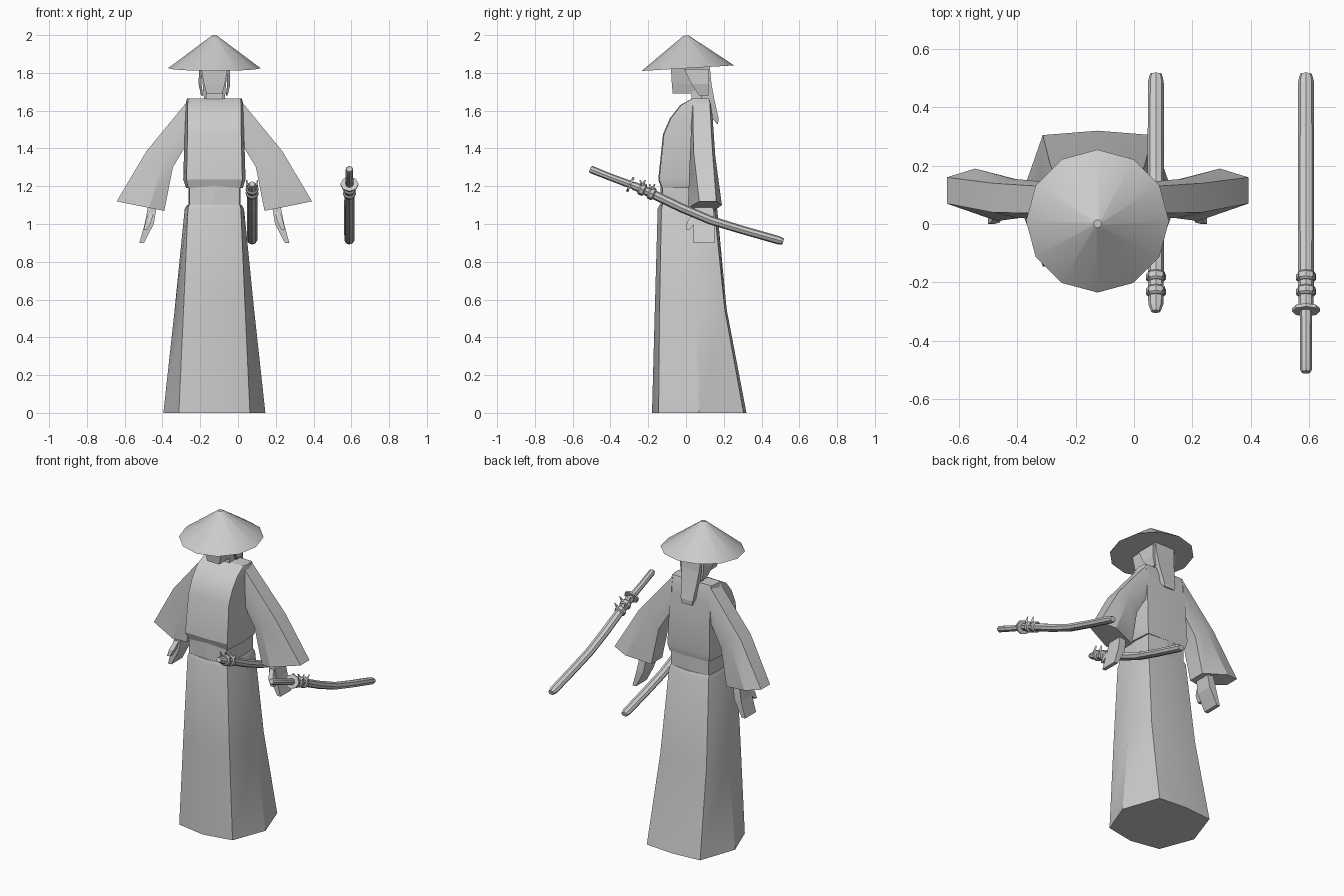
import bpy, bmesh, math
from mathutils import Vector

CX = -0.125  # figure's centre line

mat = bpy.data.materials.new("plain grey")
mat.diffuse_color = (0.6, 0.6, 0.6, 1)


def finish(bm, name, smooth=None):
    bmesh.ops.recalc_face_normals(bm, faces=bm.faces)
    me = bpy.data.meshes.new(name)
    bm.to_mesh(me)
    bm.free()
    me.materials.append(mat)
    ob = bpy.data.objects.new(name, me)
    bpy.context.collection.objects.link(ob)
    if smooth:
        bpy.ops.object.select_all(action='DESELECT')
        ob.select_set(True)
        bpy.context.view_layer.objects.active = ob
        bpy.ops.object.shade_smooth_by_angle(angle=math.radians(smooth))
    return ob


def loft(name, rings, smooth=None, side=1, cx=CX):
    """Skin a list of equal rings and cap both ends; side=-1 mirrors it."""
    bm = bmesh.new()
    vs = [[bm.verts.new((cx + side * x, y, z)) for x, y, z in r] for r in rings]
    n = len(vs[0])
    for a, b in zip(vs, vs[1:]):
        for i in range(n):
            j = (i + 1) % n
            bm.faces.new((a[i], a[j], b[j], b[i]))
    bm.faces.new(vs[0])
    bm.faces.new(vs[-1])
    return finish(bm, name, smooth)


def ring(z, corner, wide, front, fcorner, side_y, bcorner, back):
    """Eight-sided garment section, symmetric about the centre line."""
    half = [(corner, fcorner), (wide, side_y), (corner, bcorner)]
    pts = [(0, front)] + half + [(0, back)] + [(-x, y) for x, y in reversed(half)]
    return [(x, y, z) for x, y in pts]


def rect(z, w, y0, y1, x=0):
    return [(x - w, y0, z), (x + w, y0, z), (x + w, y1, z), (x - w, y1, z)]


def tube(name, x, path, sides=8, smooth=35):
    """Tube along (y, z, half width, half height) points at a fixed x."""
    rings = []
    for i, (y, z, rx, rz) in enumerate(path):
        a, b = path[max(i - 1, 0)], path[min(i + 1, len(path) - 1)]
        d = Vector((0, b[0] - a[0], b[1] - a[1])).normalized()
        up = Vector((0, -d.z, d.y))
        r = []
        for k in range(sides):
            t = 2 * math.pi * k / sides
            p = Vector((rx * math.sin(t), y, z)) + up * rz * math.cos(t)
            r.append(tuple(p))
        rings.append(r)
    return loft(name, rings, smooth, cx=x)


# Robe: skirt, sash and blouse
loft("skirt", [
    ring(0, .188, .27, -.18, -.145, .07, .305, .32),
    ring(.55, .163, .21, -.165, -.14, .05, .205, .215),
    ring(1.08, .140, .157, -.15, -.13, .04, .15, .165),
    ring(1.10, .135, .145, -.14, -.125, .04, .14, .155)], 25)
loft("sash", [
    ring(1.07, .132, .138, -.135, -.125, .03, .14, .15),
    ring(1.22, .132, .138, -.135, -.125, .03, .14, .15)])
loft("blouse", [
    ring(1.19, .138, .150, -.130, -.125, .03, .145, .150),
    ring(1.235, .148, .165, -.147, -.142, .03, .155, .160),
    ring(1.475, .142, .158, -.122, -.117, .04, .142, .147),
    ring(1.56, .142, .156, -.085, -.080, .05, .136, .14),
    ring(1.63, .142, .154, -.03, -.025, .06, .13, .134),
    ring(1.665, .138, .145, .035, .037, .07, .12, .122)], 25)

for side, label in ((-1, "right"), (1, "left")):
    # Wide sleeve, from shoulder to hem
    loft(label + "_sleeve", [
        [(.13, .035, 1.665), (.13, .125, 1.66), (.13, .14, 1.58),
         (.13, .13, 1.45), (.13, .03, 1.45), (.13, .03, 1.58)],
        [(.36, .04, 1.385), (.36, .14, 1.385), (.29, .155, 1.36),
         (.22, .14, 1.30), (.22, .03, 1.30), (.27, .02, 1.34)],
        [(.517, .07, 1.12), (.517, .16, 1.12), (.42, .19, 1.10),
         (.265, .15, 1.07), (.265, .04, 1.07), (.345, .01, 1.085)]],
        25, side)
    # Hand and thumb
    loft(label + "_hand", [
        rect(1.14, .022, .05, .14, .32), rect(1.00, .024, .04, .15, .345),
        rect(.90, .012, .04, .15, .385)], None, side)
    loft(label + "_thumb", [
        rect(1.06, .014, .04, .08, .335), rect(1.01, .015, .005, .05, .35),
        rect(.97, .010, .0, .02, .365)], None, side)

# Head, neck and hair
loft("head", [
    rect(1.69, .042, -.07, .03), rect(1.74, .055, -.075, .08),
    rect(1.83, .072, -.08, .12)])
loft("neck", [rect(1.62, .045, .03, .11), rect(1.75, .045, .03, .11)])
loft("ponytail", [
    rect(1.84, .07, .04, .125), rect(1.74, .062, .06, .135),
    rect(1.66, .055, .085, .15), rect(1.56, .042, .14, .172),
    rect(1.53, .035, .163, .17)])
for s, label in ((-1, "right"), (1, "left")):
    loft(label + "_hair_lock", [
        rect(1.82, .008, -.01, .12, .073), rect(1.74, .008, .03, .12, .076),
        rect(1.68, .005, .07, .12, .065)], None, s)

# Conical straw hat, tipped slightly forward
SIDES = 12
def hat_ring(r, z):
    out = []
    for k in range(SIDES):
        a = 2 * math.pi * k / SIDES
        y = r * math.cos(a)
        out.append((r * math.sin(a), y + .01 * r / .245, z + .06 * y))
    return out
loft("straw_hat", [hat_ring(.245, 1.825), hat_ring(.014, 1.997)], 35)


# Two curved scabbards with cord wraps
def knot(name, x, y, z):
    d = Vector((0, .91, -.41))
    tube(name, x, [(y + d.y * t, z + d.z * t, r, r)
                   for t, r in ((-.017, .027), (-.010, .034), (.010, .034), (.017, .027))])
    # Cord ends sticking out at each side
    for s in (-1, 1):
        loft(name + "_cord_end", [
            [(s * .018, y - .01, z + .02), (s * .032, y - .01, z + .02), (s * .025, y + .01, z + .02)],
            [(s * .026, y + .014 * s, z + .05), (s * .032, y + .014 * s, z + .05),
             (s * .029, y + .014 * s + .006, z + .05)]], cx=x)


for x, label in ((.075, "short"), (.59, "long")):
    tube(label + "_scabbard", x, [
        (-.30, 1.212, .016, .014), (-.275, 1.202, .026, .022), (-.19, 1.165, .027, .024),
        (-.03, 1.088, .028, .024), (.13, 1.020, .028, .023), (.30, .968, .028, .022),
        (.49, .914, .027, .022), (.515, .907, .020, .016)])
    knot(label + "_front_wrap", x, -.232, 1.184)
    knot(label + "_rear_wrap", x, -.182, 1.162)

# Guard and grip of the long sword
tube("sword_guard", .59, [(-.300, 1.212, .048, .042), (-.289, 1.207, .048, .042)])
tube("sword_grip", .59, [(-.29, 1.207, .021, .020), (-.40, 1.248, .020, .019),
                         (-.50, 1.288, .020, .020), (-.508, 1.291, .016, .015)])
